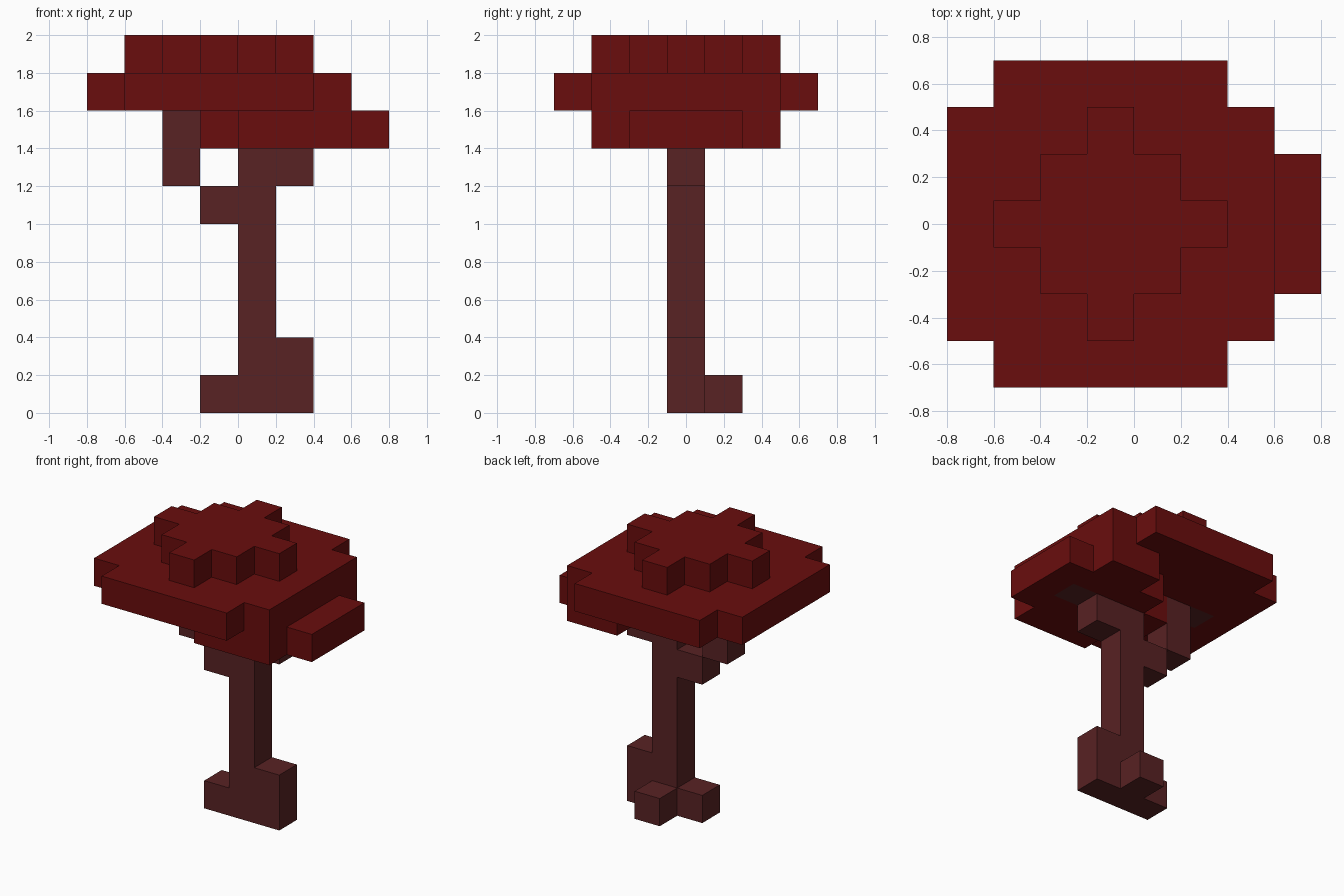
import bpy
import bmesh
from mathutils import Vector

SIZE = 0.2  # edge length of one block

cube = bpy.data.objects.get("Cube")
if cube:
    bpy.data.objects.remove(cube, do_unlink=True)


def make_material(name, color):
    mat = bpy.data.materials.new(name)
    mat.use_nodes = True
    mat.diffuse_color = color
    mat.node_tree.nodes["Principled BSDF"].inputs["Base Color"].default_value = color
    return mat


def blocks(x, y, z):
    """Set of block cells filling inclusive (first, last) ranges."""
    return {(i, j, k)
            for i in range(x[0], x[1] + 1)
            for j in range(y[0], y[1] + 1)
            for k in range(z[0], z[1] + 1)}


def build(name, cells, solid, mat):
    """Skin a set of cells, leaving out faces buried between blocks."""
    bm = bmesh.new()
    for cell in cells:
        center = Vector((cell[0] + 0.5, cell[1], cell[2] + 0.5))
        for axis in range(3):
            for sign in (-1, 1):
                step = [0, 0, 0]
                step[axis] = sign
                if tuple(c + s for c, s in zip(cell, step)) in solid:
                    continue
                n = Vector(step)
                u = Vector([float(a == (axis + 1) % 3) for a in range(3)])
                v = n.cross(u)
                corners = [n - u - v, n + u - v, n + u + v, n - u + v]
                bm.faces.new([bm.verts.new((center + c / 2) * SIZE) for c in corners])
    bmesh.ops.remove_doubles(bm, verts=bm.verts, dist=0.001)
    mesh = bpy.data.meshes.new(name)
    bm.to_mesh(mesh)
    bm.free()
    mesh.materials.append(mat)
    obj = bpy.data.objects.new(name, mesh)
    bpy.context.collection.objects.link(obj)


bark = make_material("dark_bark", (0.098, 0.016, 0.017, 1))
leaf = make_material("deep_red_leaf", (0.143, 0.004, 0.004, 1))
mid = (0, 0)

# Trunk and roots
trunk = blocks((0, 0), mid, (0, 6))
roots = (blocks((-1, -1), mid, (0, 0)) | blocks((1, 1), mid, (0, 1))
         | blocks((0, 0), (1, 1), (0, 0)))

# Branches climbing into the canopy
branches = (blocks((1, 1), mid, (6, 6)) | blocks((2, 2), mid, (7, 7))
            | blocks((-1, -1), mid, (5, 5)) | blocks((-2, -2), mid, (6, 7))
            | blocks((-3, -3), mid, (8, 8)))

# Lower leaves, stepped back toward one side
lower = (blocks((-1, -1), (-1, 0), (7, 7)) | blocks((0, 0), (-2, 1), (7, 7))
         | blocks((1, 2), (-2, 2), (7, 7)) | blocks((3, 3), (-1, 1), (7, 7)))

# Broad middle leaves with notched corners
middle = blocks((-4, 2), (-2, 2), (8, 8)) | blocks((-3, 1), (-3, 3), (8, 8))

# Diamond crown
crown = set()
for r in range(3):
    crown |= blocks((r - 3, 1 - r), (-r, r), (9, 9))

wood = trunk | roots | branches
leaves = (lower | middle | crown) - wood
solid = wood | leaves

build("trunk", trunk, solid, bark)
build("roots", roots, solid, bark)
build("branches", branches, solid, bark)
build("lower_leaves", lower - wood, solid, leaf)
build("middle_leaves", middle - wood, solid, leaf)
build("crown_leaves", crown - wood, solid, leaf)
